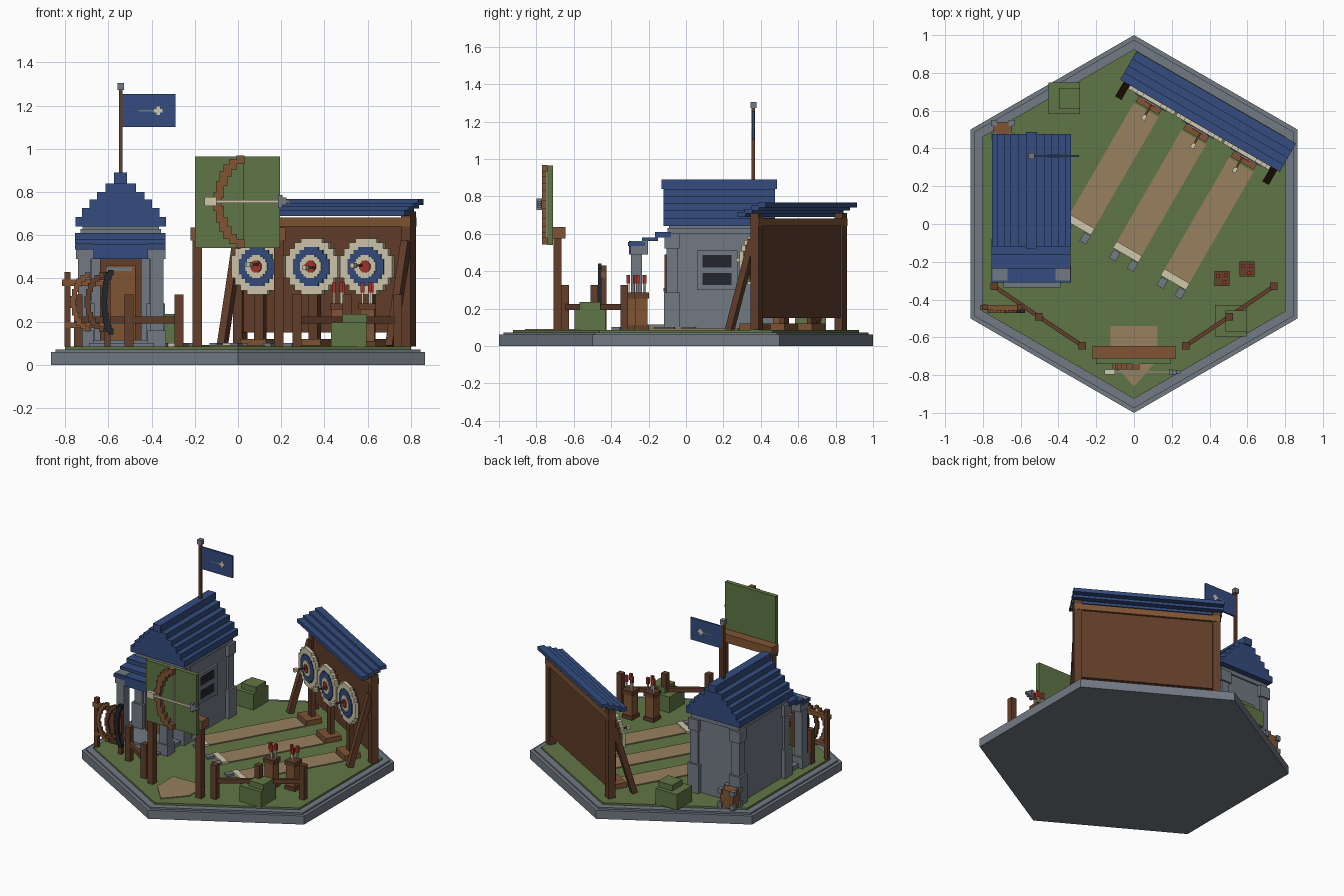
import bpy, bmesh, math
from mathutils import Matrix, Vector

if "Cube" in bpy.data.objects:
    bpy.data.objects.remove(bpy.data.objects["Cube"])


def material(name, r, g, b):
    m = bpy.data.materials.new(name)
    lin = [((c / 255 + 0.055) / 1.055) ** 2.4 for c in (r, g, b)]
    m.diffuse_color = (*lin, 1)
    m.use_nodes = True
    m.node_tree.nodes["Principled BSDF"].inputs["Base Color"].default_value = m.diffuse_color
    return m


GREY = material("stone_grey", 114, 122, 132)
BLUE = material("roof_blue", 51, 76, 126)
BROWN = material("dark_wood", 98, 62, 42)
WOOD = material("light_wood", 128, 85, 52)
TAN = material("sand", 152, 128, 95)
GREEN = material("grass_green", 96, 118, 70)
CREAM = material("cream", 208, 200, 172)
DARK = material("near_black", 36, 38, 46)
RED = material("red", 165, 50, 42)

I = Matrix.Identity(4)
RANGE = Matrix.Rotation(math.radians(-30), 4, 'Z')   # frame of the shooting range


def finish(name, mat, bm):
    me = bpy.data.meshes.new(name)
    bmesh.ops.recalc_face_normals(bm, faces=bm.faces)
    bm.to_mesh(me)
    bm.free()
    me.materials.append(mat)
    ob = bpy.data.objects.new(name, me)
    bpy.context.collection.objects.link(ob)
    return ob


def boxes(name, mat, items, frame=I):
    """Each item is x0, x1, y0, y1, z0, z1."""
    bm = bmesh.new()
    for x0, x1, y0, y1, z0, z1 in items:
        m = Matrix.Translation(((x0 + x1) / 2, (y0 + y1) / 2, (z0 + z1) / 2))
        bmesh.ops.create_cube(bm, size=1, matrix=frame @ m @ Matrix.Diagonal((x1 - x0, y1 - y0, z1 - z0, 1)))
    return finish(name, mat, bm)


def beams(name, mat, pairs, w, h, frame=I):
    """Square bars running from point to point."""
    bm = bmesh.new()
    for a, b in pairs:
        a, b = Vector(a), Vector(b)
        rot = (b - a).to_track_quat('Y', 'Z').to_matrix().to_4x4()
        m = Matrix.Translation((a + b) / 2) @ rot @ Matrix.Diagonal((w, (b - a).length, h, 1))
        bmesh.ops.create_cube(bm, size=1, matrix=frame @ m)
    return finish(name, mat, bm)


def prism(name, mat, pts, z0, z1):
    bm = bmesh.new()
    f = bm.faces.new([bm.verts.new((x, y, z0)) for x, y in pts])
    ext = bmesh.ops.extrude_face_region(bm, geom=[f])
    bmesh.ops.translate(bm, vec=(0, 0, z1 - z0), verts=[v for v in ext["geom"] if isinstance(v, bmesh.types.BMVert)])
    return finish(name, mat, bm)


def at(x, y, z0, z1, s, t=None):
    t = s if t is None else t
    return (x - s, x + s, y - t, y + t, z0, z1)


# Hexagonal base
def hexagon(r):
    return [(r * math.sin(k * math.pi / 3), r * math.cos(k * math.pi / 3)) for k in range(6)]


prism("base_lower", GREY, hexagon(1.0), 0, 0.06)
prism("base_upper", GREY, hexagon(0.975), 0.06, 0.072)
prism("lawn", GREEN, hexagon(0.925), 0.072, 0.085)
prism("entrance_path", TAN, [(-.125, -.54), (.125, -.54), (.125, -.72), (0, -.86), (-.125, -.72)], .08, .091)
G = 0.085

# Lodge walls, trims and corner pillars
CX = -0.543
boxes("lodge_walls", GREY, [(-.72, -.366, -.09, .44, G, .64)])
boxes("lodge_trim", GREY, [(-.73, -.356, -.1, .45, .60, .63)])
pillars = []
for x in (-.705, -.381):
    for y in (-.075, .425):
        pillars += [at(x, y, G, .285, .043), at(x, y, .285, .52, .03), at(x, y, .52, .60, .04)]
boxes("lodge_pillars", GREY, pillars)

# Side window
boxes("window_frame", GREY, [(-.37, -.35, .06, .09, .3, .51), (-.37, -.35, .24, .275, .3, .51),
                             (-.37, -.352, .09, .24, .39, .42), (-.37, -.352, .09, .24, .3, .325),
                             (-.37, -.352, .09, .24, .485, .51)])
boxes("window_panes", DARK, [(-.367, -.36, .09, .24, .325, .39), (-.367, -.36, .09, .24, .42, .485)])

# Stepped main roof
steps = [(.21, .64, .685), (.18, .685, .725), (.145, .725, .765), (.11, .765, .80), (.07, .80, .84)]
boxes("lodge_roof", BLUE, [(CX - w, CX + w, -.12, .477, a, b) for w, a, b in steps]
      + [(CX - .03, CX + .03, -.13, .487, .84, .89)])

# Porch
boxes("porch_floor", GREY, [(-.72, -.366, -.30, -.09, G, .115), (-.69, -.39, -.335, -.29, G, .1)])
cols = []
for x in (-.71, -.376):
    cols += [at(x, -.265, G, .16, .042), at(x, -.265, .16, .49, .03), at(x, -.25, .49, .562, .04, .048)]
boxes("porch_columns", GREY, cols)
boxes("porch_roof", BLUE, [(-.67, -.416, -.305, -.24, .49, .56), (-.755, -.335, -.31, -.22, .535, .557),
                           (-.755, -.335, -.235, -.15, .56, .58), (-.755, -.335, -.165, -.08, .58, .61)])

# Door
boxes("door_frame", BROWN, [(-.64, -.61, -.115, -.09, .115, .49), (-.476, -.446, -.115, -.09, .115, .49),
                            (-.61, -.476, -.115, -.09, .46, .49)])
boxes("door", WOOD, [(-.61, -.476, -.105, -.09, .115, .46)])
boxes("door_straps", GREY, [(-.61, -.49, -.11, -.104, z, z + .015) for z in (.19, .435)]
      + [(-.5, -.485, -.12, -.104, .29, .31)])

# Flag on the ridge
boxes("flag_pole", BROWN, [at(CX, .36, .88, 1.275, .009)])
boxes("pole_cap", GREY, [at(CX, .36, 1.272, 1.305, .016)])
boxes("flag", BLUE, [(-.534, -.29, .354, .366, 1.10, 1.255)])
boxes("flag_emblem", CREAM, [(-.39, -.35, .351, .369, 1.168, 1.184), (-.378, -.362, .351, .369, 1.156, 1.196)])
boxes("flag_arrow", GREY, [(-.46, -.39, .352, .368, 1.172, 1.18)])

# Crate behind the lodge
boxes("crate", WOOD, [(-.745, -.645, .455, .54, G, .21)])
boxes("crate_corners", GREY, [at(x, y, z, z + .035, .016) for x in (-.742, -.648)
                              for y in (.465, .535) for z in (G, .18)])

# Shrubs
for i, (x, y) in enumerate([(.513, -.513), (-.37, .665)]):
    boxes(f"shrub_{i}", GREEN, [at(x, y, G, .195, .083), at(x + .028, y, .195, .235, .056)])

# Fences on both front edges
posts, rails = [], []
for s in (-1, 1):
    run = [(.74 * s, -.33), (.505 * s, -.49), (.273 * s, -.645)]
    posts += [at(x, y, G, .325, .02) for x, y in run]
    rails += [((*run[k], .207), (*run[k + 1], .207)) for k in (0, 1)]
boxes("fence_posts", BROWN, posts)
beams("fence_rails", BROWN, rails, .022, .032)

# Entrance sign
boxes("sign_posts", BROWN, [at(x, -.687, G, .60, .022) for x in (-.188, .188)])
boxes("sign_beam", WOOD, [(-.22, .22, -.715, -.645, .575, .635)])
boxes("sign_board", GREEN, [(-.2, .195, -.74, -.71, .54, .965)])


def bow(name, mat, x, y, z, s, depth, flip=1):
    """Stepped bow, mirrored above and below the grip."""
    arc = [(.11, .2, .02), (.075, .178, .024), (.048, .148, .03), (.028, .11, .035), (.012, .06, .04), (0, 0, .045)]
    b = []
    for dx, dz, h in arc:
        for m in (-1, 1):
            cx, cz = x + flip * dx * s, z + m * dz * s
            b.append((cx - .019 * s, cx + .019 * s, y - depth, y + depth, cz - h * s, cz + h * s))
    boxes(name, mat, b)


bow("sign_bow", WOOD, -.095, -.755, .755, .97, .015)
boxes("sign_bowstring", CREAM, [(.022, .028, -.748, -.738, .56, .95)])
boxes("sign_arrow_shaft", CREAM, [(-.13, .2, -.79, -.778, .75, .764)])
boxes("sign_arrow_feathers", CREAM, [(-.155, -.1, -.797, -.771, .735, .778)])
boxes("sign_arrow_head", GREY, [(.185, .205, -.8, -.77, .727, .787), (.205, .225, -.797, -.773, .74, .775),
                                (.225, .245, -.792, -.776, .75, .764)])

# Bow rack
boxes("rack_posts", BROWN, [at(-.79, -.44, G, .43, .014), at(-.605, -.44, G, .43, .014)])
boxes("rack_rails", WOOD, [(-.815, -.59, -.455, -.43, .365, .395), (-.80, -.60, -.455, -.43, .17, .195)])
bow("rack_bow_0", WOOD, -.765, -.462, .29, .62, .008)
bow("rack_bow_1", BROWN, -.70, -.462, .29, .62, .008)
bow("rack_bow_dark", DARK, -.62, -.462, .29, .68, .009, .4)

# Arrow stands
for i, (x, y) in enumerate([(.466, -.288), (.598, -.238)]):
    boxes(f"arrow_stand_{i}", WOOD, [at(x, y, G, .26, .033)])
    boxes(f"arrow_stand_rim_{i}", BROWN, [at(x, y, .255, .285, .04), at(x, y, G, .11, .04)])
    spots = [(-.022, .014), (.02, .018), (.012, -.02)]
    boxes(f"stand_shafts_{i}", CREAM, [at(x + a, y + b, .28, .34, .005) for a, b in spots])
    boxes(f"stand_feathers_{i}", RED, [at(x + a, y + b, .335, .38, .009) for a, b in spots])

# Shooting range: lanes, lines and foot pads
LANES = (-.246, .044, .335)
boxes("lanes", TAN, [(u - .075, u + .075, -.125, .555, .08, .092) for u in LANES], RANGE)
boxes("shooting_lines", CREAM, [(u - .078, u + .078, -.165, -.125, .08, .1) for u in LANES], RANGE)
boxes("foot_pads", GREY, [at(u + d, -.195, .08, .1, .02, .026) for u in LANES for d in (-.05, .06)], RANGE)

# Shelter behind the targets
boxes("shelter_wall", BROWN, [(-.40, .49, .71, .735, .15, .66)], RANGE)
boxes("shelter_posts", BROWN, [at(u, .722, G, .71, .025) for u in (-.405, .495)], RANGE)
boxes("shelter_beam", WOOD, [(-.43, .52, .695, .75, .64, .682)], RANGE)
beams("shelter_braces", BROWN, [((u, .555, G), (u, .70, .57)) for u in (-.405, .495)], .038, .038, RANGE)
boxes("shelter_roof", BLUE, [(-.446, .53, .625 + .042 * k, .672 + .042 * k, .69 + .017 * k, .716 + .017 * k)
                             for k in range(4)], RANGE)


# Targets
def disc(name, mat, r, v0, v1):
    b = []
    for u in LANES:
        for a, h in ((1, .4), (.85, .65), (.65, .85), (.4, 1)):
            b.append((u - a * r * 1.07, u + a * r * 1.07, v0, v1, .455 - h * r, .455 + h * r))
    boxes(name, mat, b, RANGE)


disc("target_back", BROWN, .115, .625, .645)
disc("target_cream", CREAM, .13, .605, .628)
disc("target_blue", BLUE, .09, .60, .61)
disc("target_inner", CREAM, .053, .595, .605)
disc("target_centre", RED, .027, .59, .60)
boxes("target_legs", BROWN, [at(u, .633, G, .35, .025, .015) for u in LANES], RANGE)
boxes("target_feet", WOOD, [(u - .07, u + .07, .565, .675, G, .12) for u in LANES], RANGE)

# Arrows stuck in the targets
hits = [(LANES[0] + .01, .465), (LANES[1] + .02, .45), (LANES[2] - .015, .46)]
boxes("shot_shafts", BROWN, [at(u, .56, z - .005, z + .005, .005, .05) for u, z in hits], RANGE)
boxes("shot_feathers", CREAM, [at(u, .515, z - .011, z + .011, .011, .014) for u, z in hits], RANGE)
